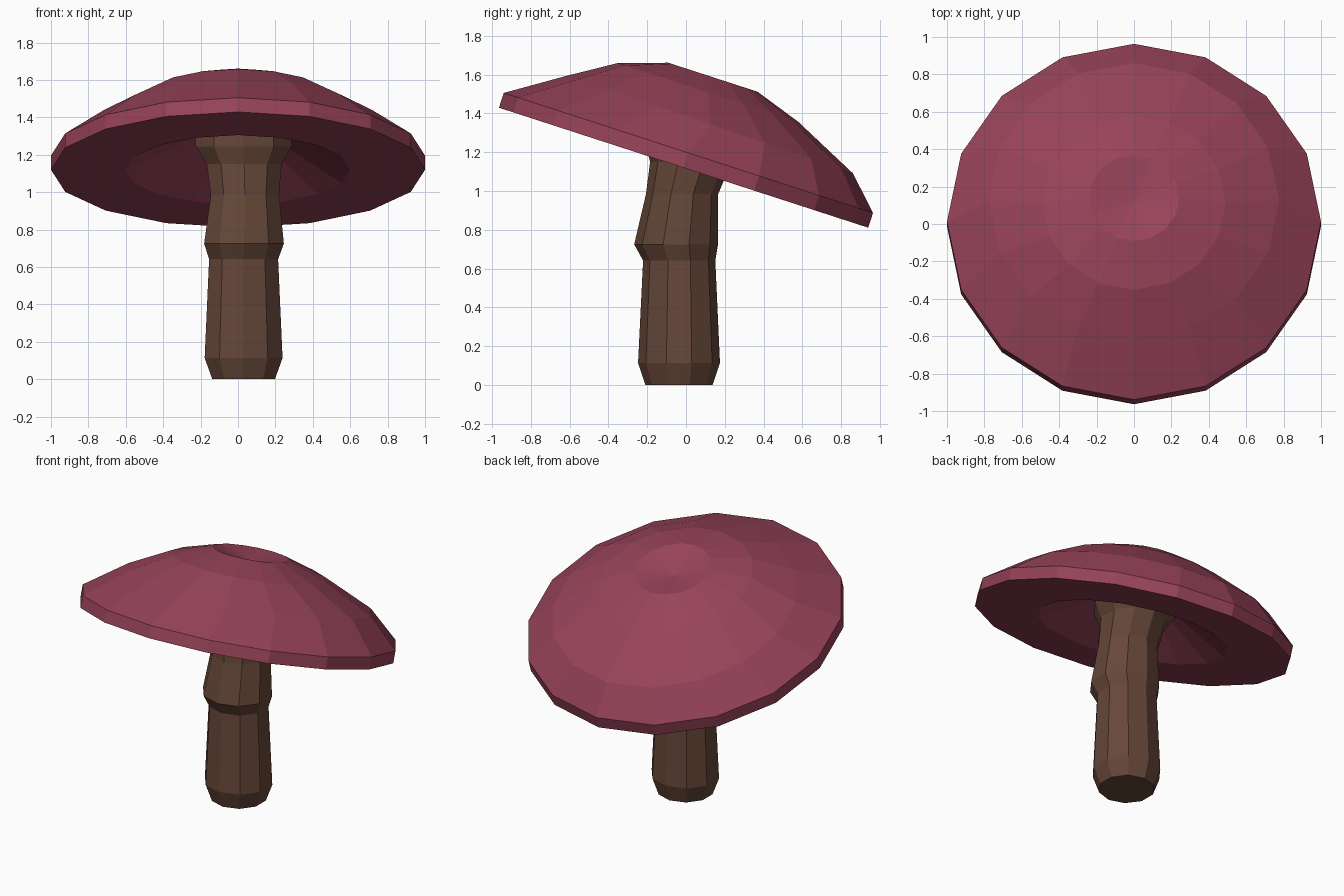
import bpy, bmesh, math
from mathutils import Matrix, Vector

if "Cube" in bpy.data.objects:
    bpy.data.objects.remove(bpy.data.objects["Cube"])


def material(name, rgb):
    m = bpy.data.materials.new(name)
    m.diffuse_color = (*rgb, 1)
    m.use_nodes = True
    m.node_tree.nodes["Principled BSDF"].inputs["Base Color"].default_value = m.diffuse_color
    return m


def loft(name, rings, sides, mat, matrix=Matrix(), start=0.0):
    """rings: (cx, cy, z, rx, ry, tilt); a zero radius makes a single point."""
    bm = bmesh.new()
    loops = []
    for cx, cy, z, rx, ry, tilt in rings:
        if rx == 0:
            loops.append([bm.verts.new((cx, cy, z))])
            continue
        loop = []
        for i in range(sides):
            a = start + 2 * math.pi * i / sides
            y = ry * math.sin(a)
            loop.append(bm.verts.new((cx + rx * math.cos(a), cy + y, z + tilt * y)))
        loops.append(loop)
    for a, b in zip(loops, loops[1:]):
        for i in range(sides):
            j = (i + 1) % sides
            if len(a) == 1:
                bm.faces.new((a[0], b[j], b[i]))
            elif len(b) == 1:
                bm.faces.new((a[i], a[j], b[0]))
            else:
                bm.faces.new((a[i], a[j], b[j], b[i]))
    for loop in (loops[0], loops[-1]):
        if len(loop) > 1:
            bm.faces.new(loop)
    bmesh.ops.recalc_face_normals(bm, faces=bm.faces)
    bm.transform(matrix)
    me = bpy.data.meshes.new(name)
    bm.to_mesh(me)
    bm.free()
    me.materials.append(mat)
    ob = bpy.data.objects.new(name, me)
    bpy.context.collection.objects.link(ob)
    return ob


red = material("dusky red", (0.31, 0.056, 0.10))
brown = material("bark brown", (0.13, 0.062, 0.04))

# Cap: hollow underside, thin rim, dome and a dimple, tilted down to the back
cap_rings = [(0, 0, 0.20, 0.20, 0.20, 0),
             (0, 0, 0, 0.60, 0.60, 0),
             (0, 0, 0, 1, 1, 0),
             (0, 0, 0.08, 1, 1, 0),
             (0, 0.063, 0.255, 0.776, 0.776, -0.017),
             (0, 0, 0.407, 0.49, 0.49, 0),
             (0, 0, 0.49, 0.242, 0.242, 0),
             (0, 0, 0.435, 0, 0, 0)]
tilt = Matrix.Translation(Vector((0, -0.0125, 1.12))) @ Matrix.Rotation(math.radians(-18), 4, 'X')
loft("cap", cap_rings, 16, red, tilt)

# Stem: ten sides, a ridge half way up, flaring into the cap
stem_rings = [(0.03, -0.036, 0, 0.176, 0.173, 0),
              (0.03, -0.036, 0.114, 0.219, 0.211, 0),
              (0.03, -0.035, 0.642, 0.194, 0.186, 0),
              (0.032, -0.051, 0.725, 0.224, 0.216, 0),
              (0.037, -0.02, 0.985, 0.192, 0.186, 0),
              (0.033, 0.025, 1.15, 0.21, 0.21, 0),
              (0.03, 0.05, 1.245, 0.27, 0.26, 0),
              (0.03, 0.06, 1.36, 0.27, 0.26, 0)]
loft("stem", stem_rings, 10, brown, start=math.pi / 2)
